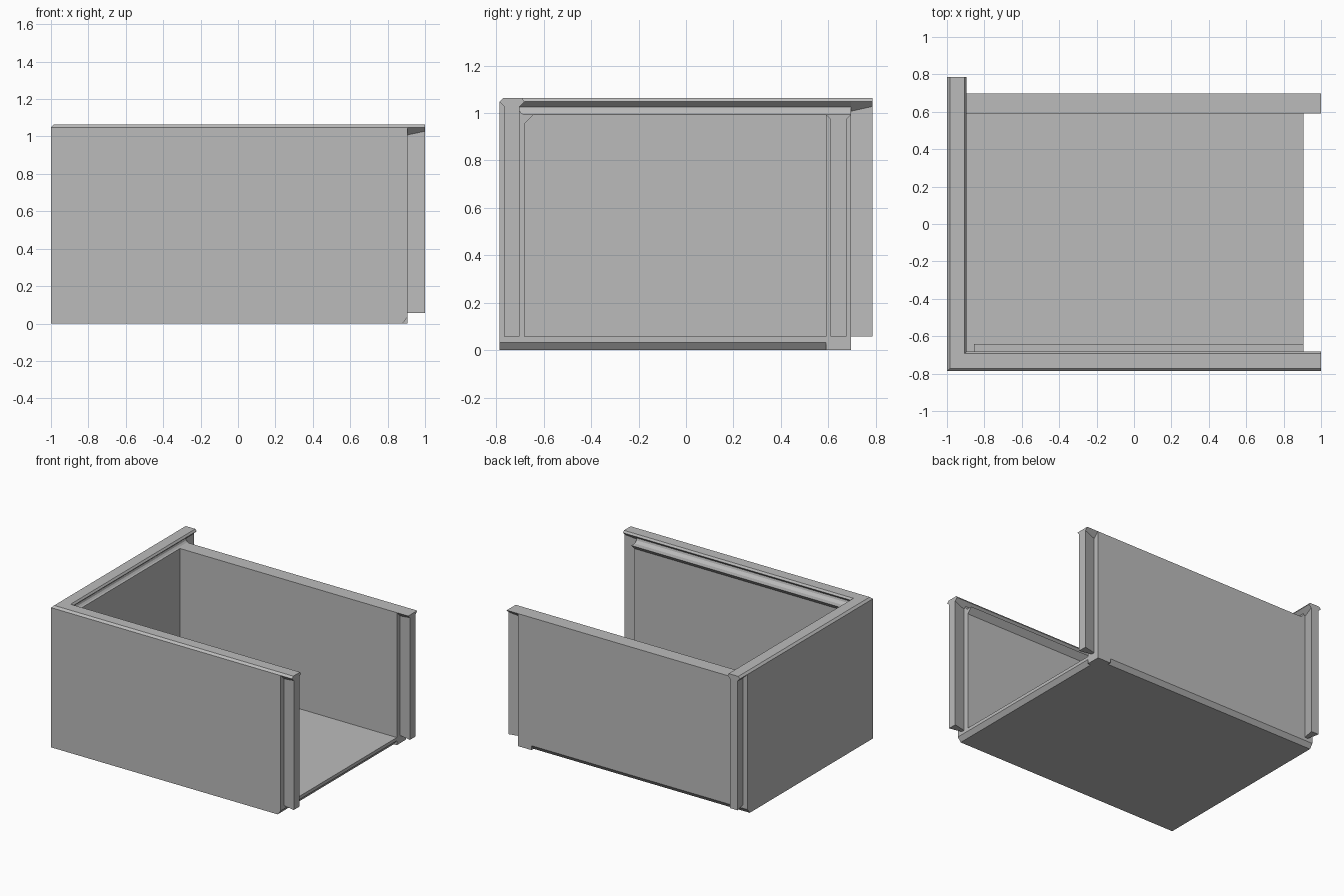
import bpy
import bmesh

cube = bpy.data.objects.get("Cube")
if cube:
    bpy.data.objects.remove(cube, do_unlink=True)

grey = bpy.data.materials.new("plain_grey")
grey.use_nodes = True
COLOUR = (0.5, 0.5, 0.5, 1)
grey.diffuse_color = COLOUR
grey.node_tree.nodes["Principled BSDF"].inputs["Base Color"].default_value = COLOUR

FRONT, BACK, SHOULDER = -0.787, 0.697, 0.905
BACK_IN = 0.59
FLOOR = 0.057
TOP = 1.063


# Frames turn (along wall, depth into wall, height) into world positions
def front(s, d, z):
    return (s, FRONT + d, z)


def side(s, d, z):
    return (-1 + d, s, z)


def back(s, d, z):
    return (s, BACK_IN + d, z)


def loft(name, lower, upper):
    """Solid between matching rings of points."""
    bm = bmesh.new()
    a = [bm.verts.new(p) for p in lower]
    b = [bm.verts.new(p) for p in upper]
    bm.faces.new(a)
    bm.faces.new(b)
    for i in range(len(a)):
        j = (i + 1) % len(a)
        bm.faces.new((a[i], a[j], b[j], b[i]))
    bmesh.ops.recalc_face_normals(bm, faces=bm.faces)
    mesh = bpy.data.meshes.new(name)
    bm.to_mesh(mesh)
    bm.free()
    mesh.materials.append(grey)
    obj = bpy.data.objects.new(name, mesh)
    bpy.context.collection.objects.link(obj)
    return obj


def extrude(name, frame, profile, start, end, mitre=0):
    """Push a (depth, height) profile along a wall, with an optional mitred start."""
    return loft(name,
                [frame(start + mitre * d, d, z) for d, z in profile],
                [frame(end, d, z) for d, z in profile])


def tail(name, frame, start, end, width, height):
    """Dovetail column, wider at its free end."""
    plan = [(start, 0.04), (end, 0.02), (end, width - 0.02), (start, width - 0.04)]
    loft(name, [frame(s, d, FLOOR) for s, d in plan],
         [frame(s, d, height) for s, d in plan])


def ring(x0, x1, y0, y1, z):
    return [(x0, y0, z), (x1, y0, z), (x1, y1, z), (x0, y1, z)]


# Floor slab with two bevelled lower edges and a square corner block
BEVEL, EDGE = 0.025, 0.033
loft("floor_bevel", ring(-1, SHOULDER - BEVEL, FRONT, BACK - BEVEL, 0),
     ring(-1, SHOULDER, FRONT, BACK, EDGE))
loft("floor", ring(-1, SHOULDER, FRONT, BACK, EDGE),
     ring(-1, SHOULDER, FRONT, BACK, FLOOR))
loft("corner_block", ring(0.795, SHOULDER, BACK_IN, BACK, 0),
     ring(0.795, SHOULDER, BACK_IN, BACK, FLOOR))

# Tall walls with a grooved top rail, mitred where they meet
WIDTH = 0.105
LIP = TOP - 0.015
cap = [(0, LIP), (0.015, TOP), (WIDTH - 0.01, TOP), (WIDTH, LIP)]
wall = cap + [(0.08, 1.025), (0.084, 1.01), (0.094, 0.999), (WIDTH, 0.994),
              (WIDTH, FLOOR), (0, FLOOR)]
tail_cap = cap + [(WIDTH - 0.04, LIP - 0.04), (0.04, LIP - 0.04)]
for name, frame, origin, shoulder, end in (
        ("front", front, -1, SHOULDER, 1),
        ("side", side, FRONT, BACK, -FRONT)):
    extrude(name + "_wall", frame, wall, origin, shoulder, 1)
    extrude(name + "_tail_cap", frame, tail_cap, shoulder, end)
    tail(name + "_tail", frame, shoulder, end, WIDTH, LIP)

# Lid ledge inside the front wall
extrude("lid_ledge", front, [(WIDTH, 0.955), (WIDTH, 0.994), (WIDTH + 0.04, 0.994)],
        -0.855, SHOULDER)

# Lower back wall, its flat cap and its tail
LOW, THICK = 0.994, BACK - BACK_IN
extrude("back_wall", back, [(0, FLOOR), (THICK, FLOOR), (THICK, LOW), (0, LOW)],
        -0.9, SHOULDER)
extrude("back_tail_cap", back,
        [(0, LOW), (THICK, LOW), (THICK - 0.04, LOW - 0.04), (0.04, LOW - 0.04)],
        SHOULDER, 1)
tail("back_tail", back, SHOULDER, 1, THICK, LOW - 0.005)
